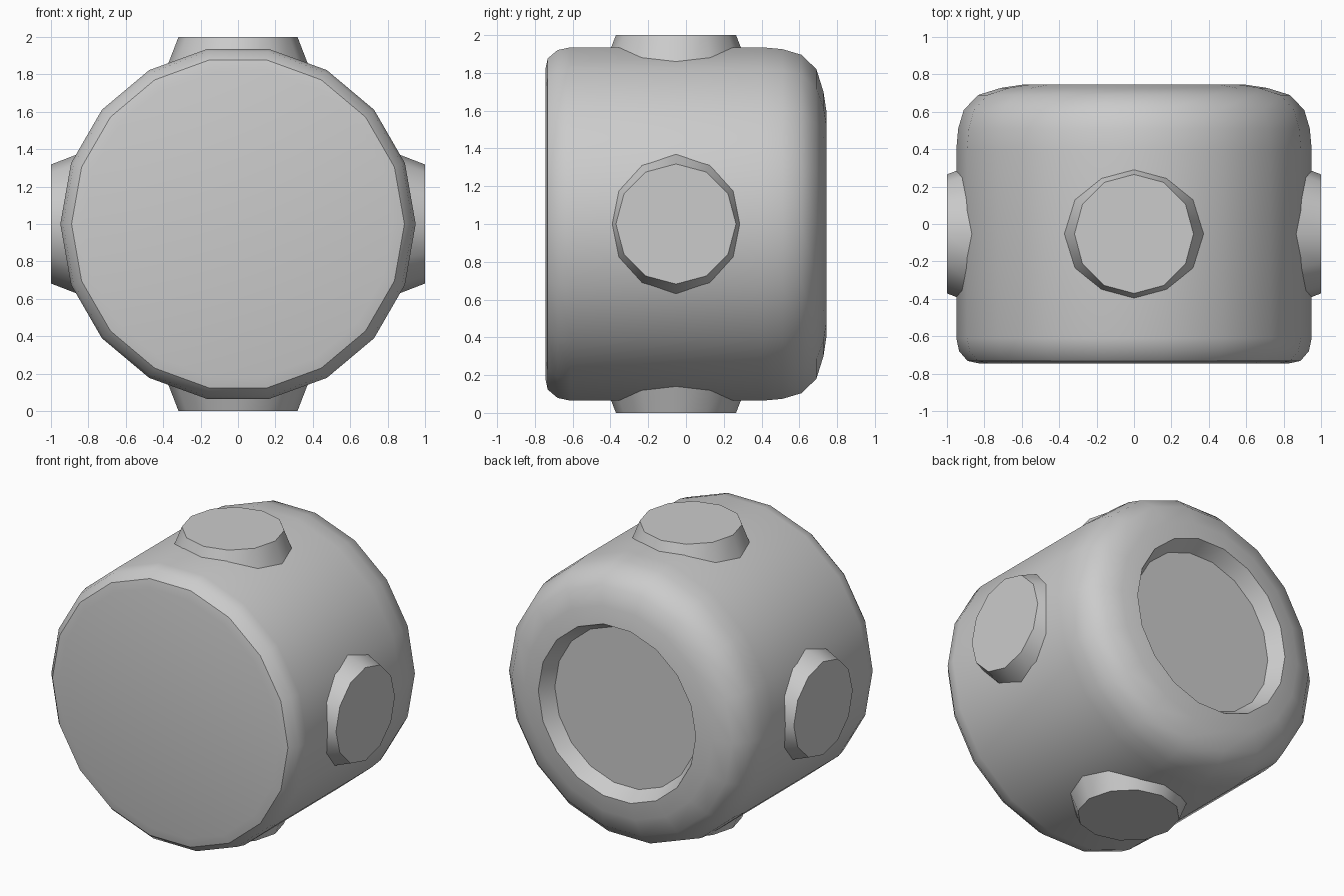
import bpy
import bmesh
from math import sin, cos, pi, radians
from mathutils import Matrix

if "Cube" in bpy.data.objects:
    bpy.data.objects.remove(bpy.data.objects["Cube"])


def lathe(name, profile, sides, matrix):
    """Revolve (height, radius) points around local z, with capped ends."""
    bm = bmesh.new()
    rings = []
    for h, r in profile:
        rings.append([bm.verts.new((r * cos(2 * pi * i / sides),
                                    r * sin(2 * pi * i / sides), h))
                      for i in range(sides)])
    for a, b in zip(rings, rings[1:]):
        for i in range(sides):
            j = (i + 1) % sides
            bm.faces.new((a[i], a[j], b[j], b[i]))
    bm.faces.new(rings[0][::-1])
    bm.faces.new(rings[-1])
    bm.transform(matrix)
    bmesh.ops.recalc_face_normals(bm, faces=bm.faces[:])
    mesh = bpy.data.meshes.new(name)
    bm.to_mesh(mesh)
    bm.free()
    obj = bpy.data.objects.new(name, mesh)
    bpy.context.collection.objects.link(obj)
    bpy.ops.object.select_all(action='DESELECT')
    obj.select_set(True)
    bpy.context.view_layer.objects.active = obj
    bpy.ops.object.shade_smooth_by_angle(angle=radians(32))
    return obj


# Drum body: bevelled front, rounded back with a shallow round recess
body_profile = [(-0.745, 0.83), (-0.732, 0.89), (-0.68, 0.935), (-0.61, 0.95),
                (0.40, 0.95), (0.51, 0.94), (0.61, 0.91), (0.69, 0.833),
                (0.728, 0.71), (0.745, 0.595), (0.645, 0.54)]
lathe("drum_body", body_profile, 18,
      Matrix.Translation((0, 0, 1)) @ Matrix.Rotation(-pi / 2, 4, 'X'))

# Four tapered bosses around the drum: right, top, left, bottom
for k, side in enumerate(("right", "top", "left", "bottom")):
    place = (Matrix.Translation((0, -0.053, 1))
             @ Matrix.Rotation(pi / 2 - k * pi / 2, 4, 'Y'))
    lathe("boss_" + side, [(0.75, 0.415), (1.0, 0.318)], 12, place)
